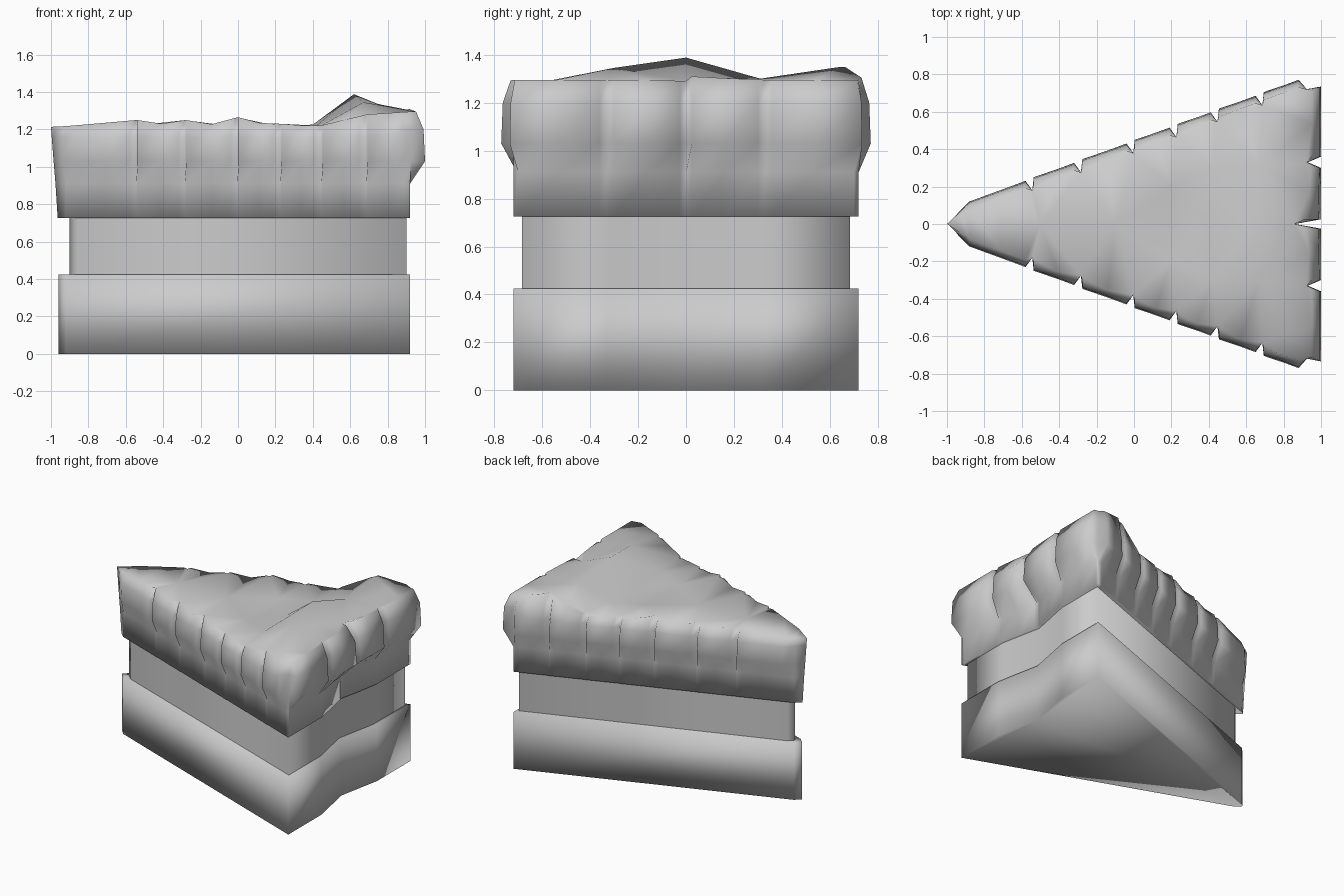
import bpy
from mathutils import Vector
from mathutils.geometry import delaunay_2d_cdt

if "Cube" in bpy.data.objects:
    bpy.data.objects.remove(bpy.data.objects["Cube"])


def make(name, verts, faces):
    me = bpy.data.meshes.new(name)
    me.from_pydata(verts, [], faces)
    me.update()
    ob = bpy.data.objects.new(name, me)
    bpy.context.collection.objects.link(ob)
    me.shade_smooth()
    return ob


def walls(rings, n):
    return [(r * n + i, r * n + (i + 1) % n, (r + 1) * n + (i + 1) % n, (r + 1) * n + i)
            for r in range(rings - 1) for i in range(n)]


def interp(table, x):
    for (x0, z0), (x1, z1) in zip(table, table[1:]):
        if x <= x1:
            return z0 + (z1 - z0) * max(0, x - x0) / (x1 - x0)
    return table[-1][1]


# Wedge footprint with pinched back, counter-clockwise from the tip
half = [(-0.92, 0.04), (0.92, 0.72), (0.92, 0.33)]
foot = [(-0.96, 0)] + [(x, -y) for x, y in half] + [(0.855, 0)] + half[::-1]
n = len(foot)

# Bottom sponge
make("bottom_sponge", [(x, y, z) for z in (0, 0.425) for x, y in foot],
     walls(2, n) + [tuple(range(n))[::-1], tuple(range(n, 2 * n))])

# Inset filling
make("cream_filling", [((x + 0.02) * 0.957, y * 0.95, z) for z in (0.425, 0.725) for x, y in foot],
     walls(2, n))

# Top layer outline: (base point, outer frosting point); notches have no overhang
def side(x):
    return 0.38 + 0.37 * x

notches = [-0.54, -0.28, 0.0, 0.23, 0.45, 0.69]
pairs = [((-0.92, 0.04), (-0.94, 0.06)), ((-0.88, side(-0.88)), (-0.88, 0.12))]
start = -0.88
for end in notches + [0.92]:
    for x in ((start + end) / 2, end - 0.04):
        pairs.append(((x, side(x)), (x, side(x) + 0.065)))
    if end < 0.9:
        pairs.append(((end - 0.004, side(end)), (end - 0.004, side(end))))
        pairs.append(((end + 0.004, side(end)), (end + 0.004, side(end) + 0.07)))
    start = end
pairs += [((0.92, 0.72), (0.925, 0.72)), ((0.92, 0.70), (1.0, 0.735)),
          ((0.92, 0.53), (1.0, 0.55)), ((0.92, 0.36), (1.0, 0.36)),
          ((0.92, 0.33), (0.93, 0.33)), ((0.914, 0.30), (1.0, 0.30)),
          ((0.89, 0.16), (1.0, 0.16)), ((0.86, 0.025), (1.0, 0.025))]
flip = [((a, -b), (c, -d)) for (a, b), (c, d) in pairs]
outline = [((-0.96, 0), (-1.0, 0))] + flip + [((0.855, 0), (0.86, 0))] + pairs[::-1]
m = len(outline)

# Uneven height of the frosting rim
rim_z = [(-1, 1.21), (-0.54, 1.25), (-0.41, 1.23), (-0.28, 1.25), (-0.15, 1.225),
         (0, 1.265), (0.15, 1.225), (0.23, 1.23), (0.42, 1.215)]
left_z = rim_z + [(0.69, 1.35), (0.92, 1.295)]
right_z = rim_z + [(0.69, 1.28), (0.92, 1.295)]

# Frosted top layer: stacked rings (height, overhang fraction)
verts = []
for z, f in ((0.725, 0), (0.91, 0), (1.03, 1), (1.16, 0.9), (None, 0.4)):
    for i, ((bx, by), (ox, oy)) in enumerate(outline):
        k = f
        if i == 0:
            k = {0.725: 0.1, 0.91: 0.4, 1.03: 0.65, 1.16: 0.9}.get(z, 1)
        h = z if z else interp(left_z if by > 0 else right_z, bx)
        if z == 1.16 and bx > 0.85:
            h = 1.2
        verts.append((bx + (ox - bx) * k, by + (oy - by) * k, h))
faces = walls(5, m) + [tuple(range(m))[::-1]]

# Frosting surface with a raised ridge near the back
inner = [(-0.5, 0, 1.225), (-0.1, 0, 1.225), (0.2, 0.2, 1.22), (0.2, -0.2, 1.22),
         (0.40, 0, 1.225), (0.42, 0.3, 1.22), (0.42, -0.3, 1.22),
         (0.62, 0, 1.388), (0.67, -0.3, 1.345), (0.67, 0.31, 1.30)]
top = verts[4 * m:] + inner
res = delaunay_2d_cdt([Vector(p[:2]) for p in top], [], [list(range(m))], 1, 1e-6)
orig = [o[0] if o else 0 for o in res[3]]
verts += inner
faces += [tuple(4 * m + orig[v] for v in f) for f in res[2]]
make("frosted_top_layer", verts, faces)
